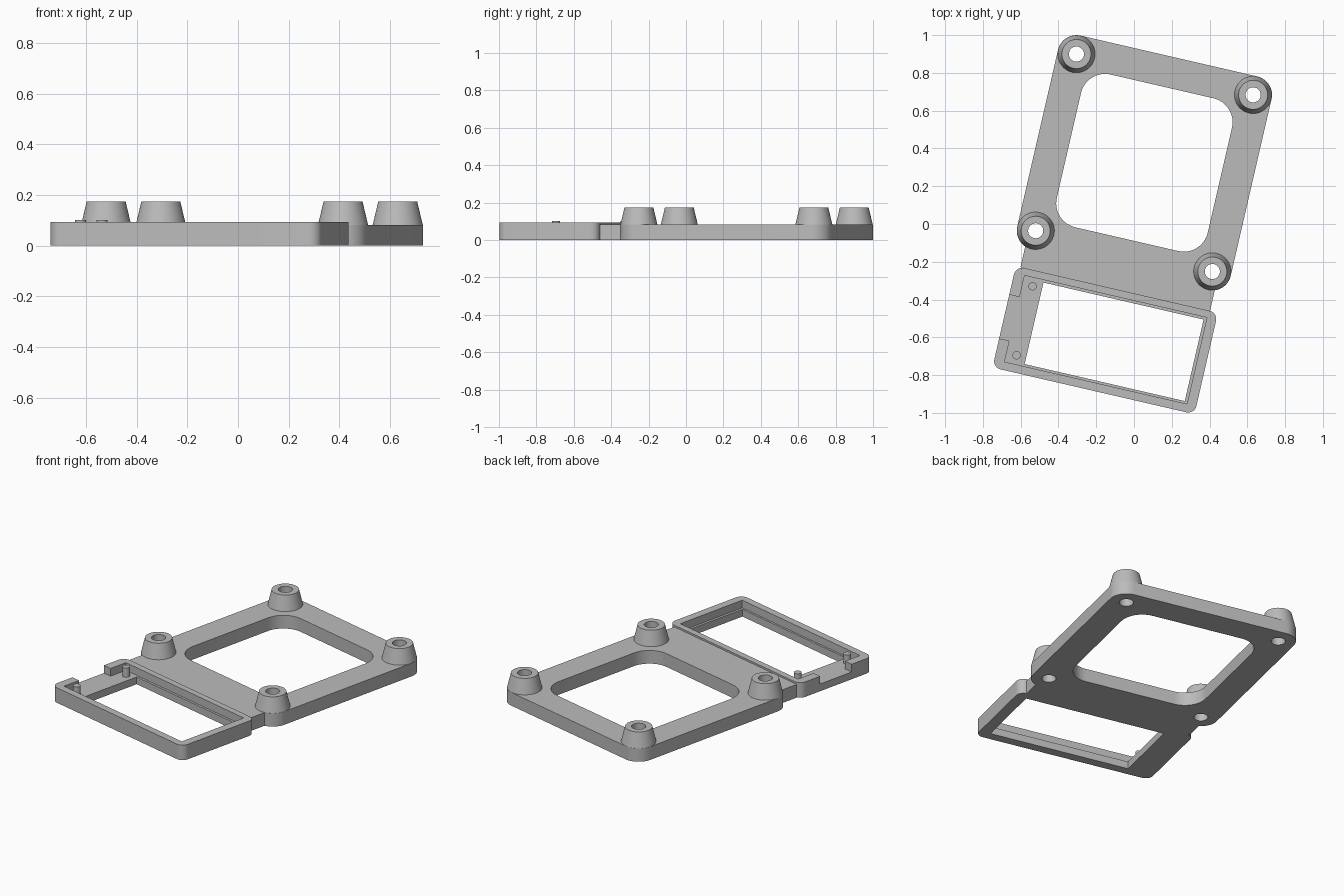
import bpy, bmesh
from math import radians, cos, sin, pi
from mathutils import Matrix

if "Cube" in bpy.data.objects:
    bpy.data.objects.remove(bpy.data.objects["Cube"], do_unlink=True)

grey = bpy.data.materials.new("plain grey")
grey.use_nodes = True
colour = (0.5, 0.5, 0.5, 1)
grey.diffuse_color = colour
grey.node_tree.nodes["Principled BSDF"].inputs["Base Color"].default_value = colour

# The whole bracket sits turned about the vertical axis
PLACE = Matrix.Translation((0.055, 0.324, 0)) @ Matrix.Rotation(radians(-13), 4, "Z")

PLATE_TOP = 0.082
TRAY_TOP = 0.093
LEDGE = 0.045
POST = 0.48          # post offset from the plate centre
HOLE = 0.04


def arc(cx, cy, r, start, end, steps=12):
    """Points on an arc, angles in degrees."""
    angles = [radians(start + (end - start) * i / steps) for i in range(steps + 1)]
    return [(cx + r * cos(a), cy + r * sin(a)) for a in angles]


def rounded_rect(x0, x1, y0, y1, r):
    return (arc(x1 - r, y1 - r, r, 0, 90) + arc(x0 + r, y1 - r, r, 90, 180)
            + arc(x0 + r, y0 + r, r, 180, 270) + arc(x1 - r, y0 + r, r, 270, 360))


def rect(x0, x1, y0, y1):
    return [(x0, y0), (x1, y0), (x1, y1), (x0, y1)]


def circle(x, y, r):
    return arc(x, y, r, 0, 360, 48)[:-1]


def select(obj):
    bpy.ops.object.select_all(action="DESELECT")
    obj.select_set(True)
    bpy.context.view_layer.objects.active = obj


def finish(obj):
    select(obj)
    bpy.ops.object.shade_smooth_by_angle(angle=radians(30))


def prism(name, outlines, z0, z1):
    """Extrude a flat outline; further outlines become holes."""
    curve = bpy.data.curves.new(name, "CURVE")
    curve.dimensions = "2D"
    curve.fill_mode = "BOTH"
    curve.extrude = (z1 - z0) / 2
    for points in outlines:
        spline = curve.splines.new("POLY")
        spline.points.add(len(points) - 1)
        for p, (x, y) in zip(spline.points, points):
            p.co = (x, y, 0, 1)
        spline.use_cyclic_u = True
    obj = bpy.data.objects.new(name, curve)
    bpy.context.collection.objects.link(obj)
    select(obj)
    bpy.ops.object.convert(target="MESH")
    obj = bpy.context.object
    bm = bmesh.new()
    bm.from_mesh(obj.data)
    bmesh.ops.remove_doubles(bm, verts=bm.verts, dist=1e-5)
    bmesh.ops.translate(bm, verts=bm.verts, vec=(0, 0, (z0 + z1) / 2))
    bmesh.ops.recalc_face_normals(bm, faces=bm.faces)
    bm.to_mesh(obj.data)
    bm.free()
    obj.data.materials.clear()
    obj.data.materials.append(grey)
    obj.matrix_world = PLACE
    return obj


def lathe(name, profile, x, y, sides=48):
    """Spin an open (radius, height) profile around a vertical axis."""
    bm = bmesh.new()
    verts = [bm.verts.new((r, 0, z)) for r, z in profile]
    edges = [bm.edges.new(pair) for pair in zip(verts, verts[1:])]
    bmesh.ops.spin(bm, geom=verts + edges, cent=(0, 0, 0), axis=(0, 0, 1),
                   angle=2 * pi, steps=sides)
    bmesh.ops.remove_doubles(bm, verts=bm.verts, dist=1e-5)
    bmesh.ops.recalc_face_normals(bm, faces=bm.faces)
    top = max(bm.faces, key=lambda f: f.calc_center_median().z)
    if top.normal.z < 0:
        bmesh.ops.reverse_faces(bm, faces=bm.faces)
    mesh = bpy.data.meshes.new(name)
    bm.to_mesh(mesh)
    bm.free()
    mesh.materials.append(grey)
    obj = bpy.data.objects.new(name, mesh)
    bpy.context.collection.objects.link(obj)
    obj.matrix_world = PLACE @ Matrix.Translation((x, y, 0))
    finish(obj)


corners = [(sx * POST, sy * POST) for sx in (-1, 1) for sy in (-1, 1)]

# Mounting plate with a neck towards the tray, a big window and screw holes
outline = (arc(POST, POST, 0.1, 0, 90) + arc(-POST, POST, 0.1, 90, 180)
           + arc(-POST, -POST, 0.1, 180, 249.5) + [(-0.515, -0.686), (0.515, -0.686)]
           + arc(POST, -POST, 0.1, -69.5, 0))
window = rounded_rect(-0.41, 0.41, -0.415, 0.415, 0.13)
plate = prism("mounting_plate",
              [outline, window] + [circle(x, y, HOLE) for x, y in corners],
              0, PLATE_TOP)
finish(plate)

# Tapered hollow posts
for x, y in corners:
    name = ("back" if y > 0 else "front") + ("_left" if x > 0 else "_right") + "_post"
    lathe(name, [(0.099, PLATE_TOP), (0.077, 0.174), (HOLE, 0.174), (HOLE, PLATE_TOP)], x, y)

# Tray: open frame with a stepped ledge and a cable gap in one end
tray = prism("tray", [rounded_rect(-0.54, 0.558, -1.237, -0.686, 0.045),
                      rect(-0.378, 0.492, -1.181, -0.738)], 0, TRAY_TOP)
recess = [(-0.484, -0.724), (-0.484, -0.841), (-0.6, -0.841), (-0.6, -1.079),
          (-0.484, -1.079), (-0.484, -1.193), (0.507, -1.193), (0.507, -0.724)]
cutter = prism("recess_cutter", [recess], LEDGE, 0.2)
cutter.hide_render = True
cut = tray.modifiers.new("recess", "BOOLEAN")
cut.operation = "DIFFERENCE"
cut.solver = "EXACT"
cut.object = cutter
select(tray)
bpy.ops.object.modifier_apply(modifier=cut.name)
bpy.data.objects.remove(cutter, do_unlink=True)
finish(tray)

# Locating pegs on the wide ledge
for name, y in (("back_peg", -0.77), ("front_peg", -1.145)):
    lathe(name, [(0.022, LEDGE), (0.022, 0.102), (0, 0.102)], -0.43, y, 24)
